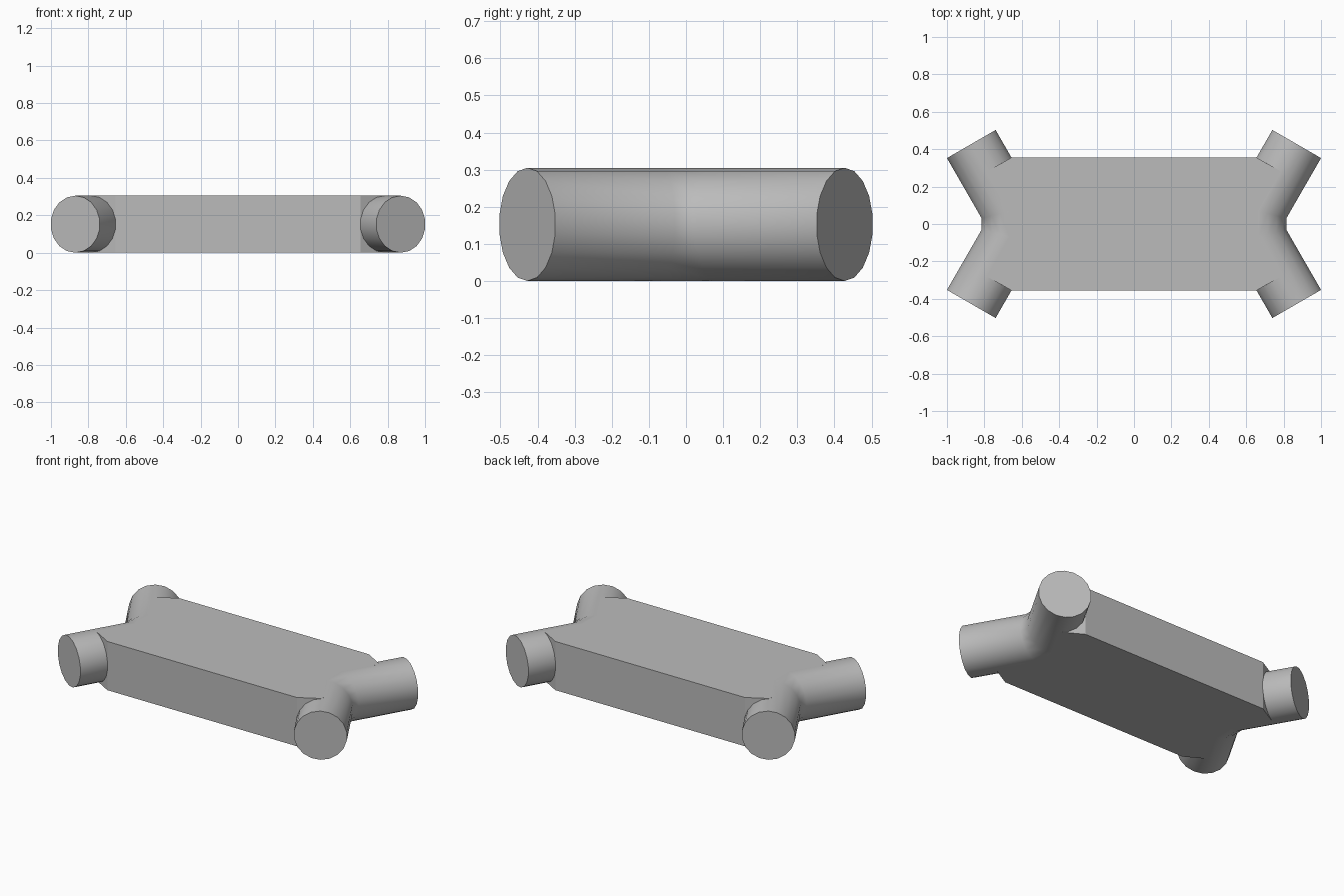
import bpy, bmesh, math
from mathutils import Vector

cube = bpy.data.objects.get("Cube")
if cube:
    bpy.data.objects.remove(cube, do_unlink=True)

R = 0.1525      # tube radius, also half the slab height
SIDES = 18
MITER = 1 / math.cos(math.radians(15))

grey = bpy.data.materials.new("plain_grey")
grey.use_nodes = True
colour = (0.5, 0.5, 0.5, 1)
grey.diffuse_color = colour
grey.node_tree.nodes["Principled BSDF"].inputs["Base Color"].default_value = colour


def finish(bm, name):
    bmesh.ops.recalc_face_normals(bm, faces=bm.faces[:])
    mesh = bpy.data.meshes.new(name)
    bm.to_mesh(mesh)
    bm.free()
    mesh.materials.append(grey)
    obj = bpy.data.objects.new(name, mesh)
    bpy.context.collection.objects.link(obj)
    return obj


# Bent tube: mitred rings along a path, with flat end caps
def bent_tube(name, side):
    # centre x, centre y, direction of the ring's width, width stretch
    stations = [(0.87, -0.4275, 30, 1), (0.664, -0.07, 15, MITER),
                (0.664, 0.07, -15, MITER), (0.87, 0.4275, -30, 1)]
    bm = bmesh.new()
    rings = []
    for x, y, turn, stretch in stations:
        a = math.radians(turn)
        across = Vector((math.cos(a), math.sin(a), 0)) * R * stretch
        ring = []
        for i in range(SIDES):
            t = 2 * math.pi * i / SIDES
            p = Vector((x, y, R)) + across * math.sin(t)
            p.z += R * math.cos(t)
            ring.append(bm.verts.new((p.x * side, p.y, p.z)))
        rings.append(ring)
    for a, b in zip(rings, rings[1:]):
        for i in range(SIDES):
            j = (i + 1) % SIDES
            bm.faces.new((a[i], a[j], b[j], b[i])).smooth = True
    for ring in (rings[0], rings[-1]):
        bm.faces.new(ring)
        for i in range(SIDES):
            bm.edges.get((ring[i], ring[(i + 1) % SIDES])).smooth = False
    return finish(bm, name)


bent_tube("left_bent_tube", 1)
bent_tube("right_bent_tube", -1)

# Flat slab whose ends run along the tube axes
corner = [(0.656, -0.355), (0.786, -0.281), (0.664, -0.07)]
half = corner + [(x, -y) for x, y in reversed(corner)]
outline = half + [(-x, y) for x, y in reversed(half)]
bm = bmesh.new()
base = bm.faces.new([bm.verts.new((x, y, 0)) for x, y in outline])
top = bmesh.ops.extrude_face_region(bm, geom=[base], use_keep_orig=True)
bmesh.ops.translate(bm, vec=(0, 0, 2 * R),
                    verts=[v for v in top["geom"] if isinstance(v, bmesh.types.BMVert)])
finish(bm, "slab_body")
